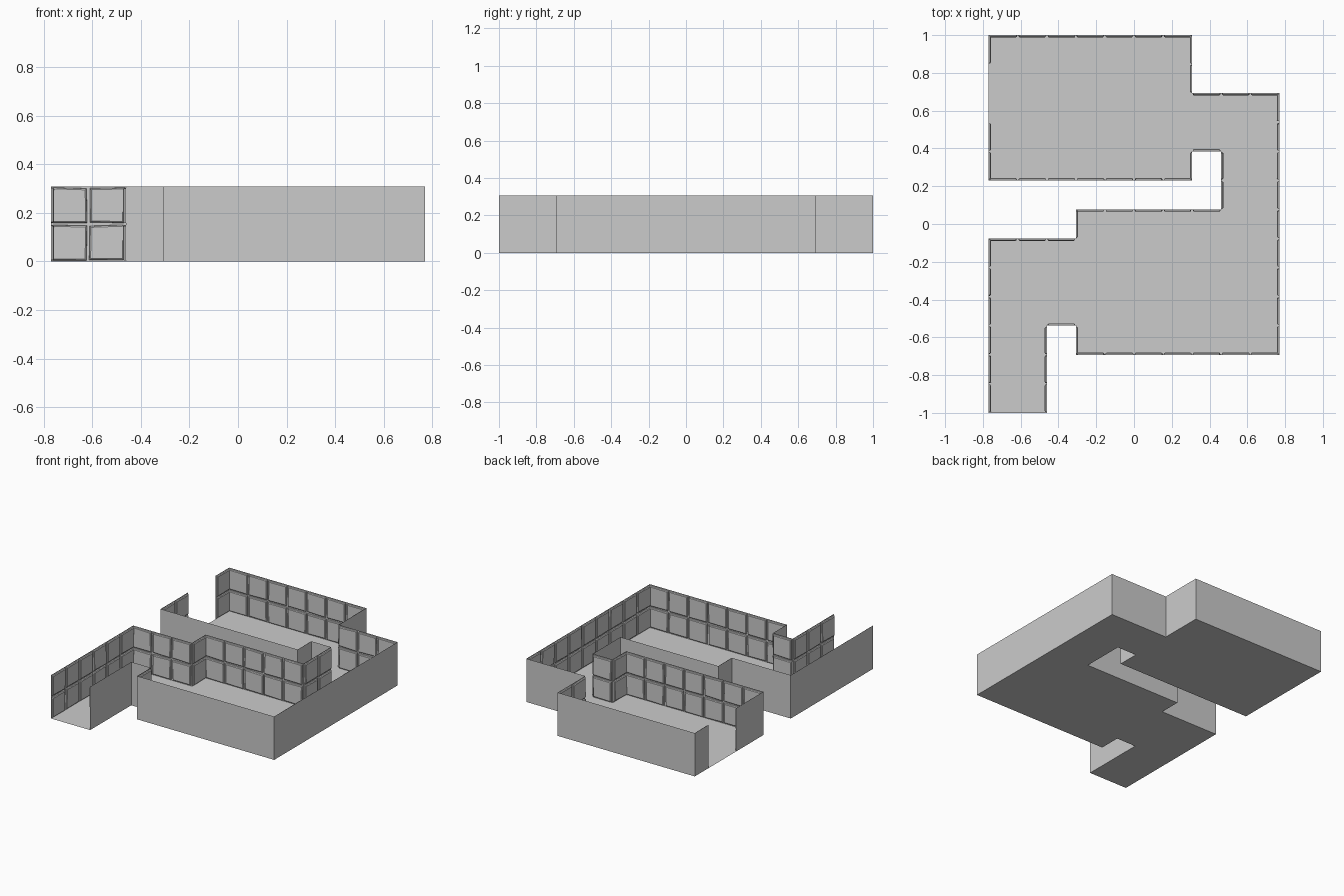
import bpy, bmesh, random
from mathutils import Vector

if "Cube" in bpy.data.objects:
    bpy.data.objects.remove(bpy.data.objects["Cube"])

random.seed(7)
C = 2 / 13            # one tile cell
ROWS = 2              # tiles stacked in height

# Floor plan in tile cells, clockwise (room lies to the right of travel)
PLAN = [(-5, 6.5), (2, 6.5), (2, 4.5), (5, 4.5), (5, -4.5), (-2, -4.5),
        (-2, -3.5), (-3, -3.5), (-3, -6.5), (-5, -6.5), (-5, -0.5), (-2, -0.5),
        (-2, 0.5), (3, 0.5), (3, 2.5), (2, 2.5), (2, 1.5), (-5, 1.5)]


def make_object(name, bm):
    mesh = bpy.data.meshes.new(name)
    bm.to_mesh(mesh)
    bm.free()
    obj = bpy.data.objects.new(name, mesh)
    bpy.context.collection.objects.link(obj)
    return obj


def is_doorway(mid):
    front_exit = mid.y < -6.4
    side_exit = mid.x < -4.9 and 3.5 < mid.y < 5.5
    return front_exit or side_exit


def wall_cells():
    """Start point, direction and inward normal of every one-cell wall piece."""
    for a, b in zip(PLAN, PLAN[1:] + PLAN[:1]):
        a, b = Vector((*a, 0)), Vector((*b, 0))
        d = (b - a).normalized()
        for i in range(round((b - a).length)):
            start = a + d * i
            if not is_doorway(start + d / 2):
                yield start * C, d, Vector((d.y, -d.x, 0))


def add_tile(bm, start, d, n, row):
    """Slightly crooked stone slab with chamfered edges, open at the back."""
    signs = [(0, 0), (1, 0), (1, 1), (0, 1)]
    jitter = [(random.uniform(0, 0.005), random.uniform(0, 0.005)) for _ in signs]
    rings = []
    for inset, depth in [(0.003, 0.0), (0.004, 0.008), (0.009, 0.012)]:
        ring = []
        for (su, sv), (ju, jv) in zip(signs, jitter):
            u = C - inset - ju if su else inset + ju
            v = C - inset - jv if sv else inset + jv
            ring.append(bm.verts.new(start + d * u + n * depth
                                     + Vector((0, 0, row * C + v))))
        rings.append(ring)
    for lo, hi in zip(rings, rings[1:]):
        for i in range(4):
            j = (i + 1) % 4
            bm.faces.new((lo[i], lo[j], hi[j], hi[i]))
    bm.faces.new(rings[-1])


# Floor sheet
bm = bmesh.new()
floor = bm.faces.new([bm.verts.new((x * C, y * C, 0)) for x, y in PLAN])
bmesh.ops.triangulate(bm, faces=[floor])
make_object("floor", bm)

# Plain outer wall sheets
bm = bmesh.new()
for start, d, n in wall_cells():
    end, up = start + d * C, Vector((0, 0, ROWS * C))
    bm.faces.new([bm.verts.new(p) for p in (start, start + up, end + up, end)])
bmesh.ops.remove_doubles(bm, verts=bm.verts, dist=1e-4)
bmesh.ops.dissolve_limit(bm, angle_limit=0.01, verts=bm.verts, edges=bm.edges)
make_object("outer_walls", bm)

# Inner stone tiles
bm = bmesh.new()
for start, d, n in wall_cells():
    for row in range(ROWS):
        add_tile(bm, start, d, n, row)
bmesh.ops.recalc_face_normals(bm, faces=bm.faces)
# open shells: make sure each slab faces outward from its wall
make_object("wall_tiles", bm)
